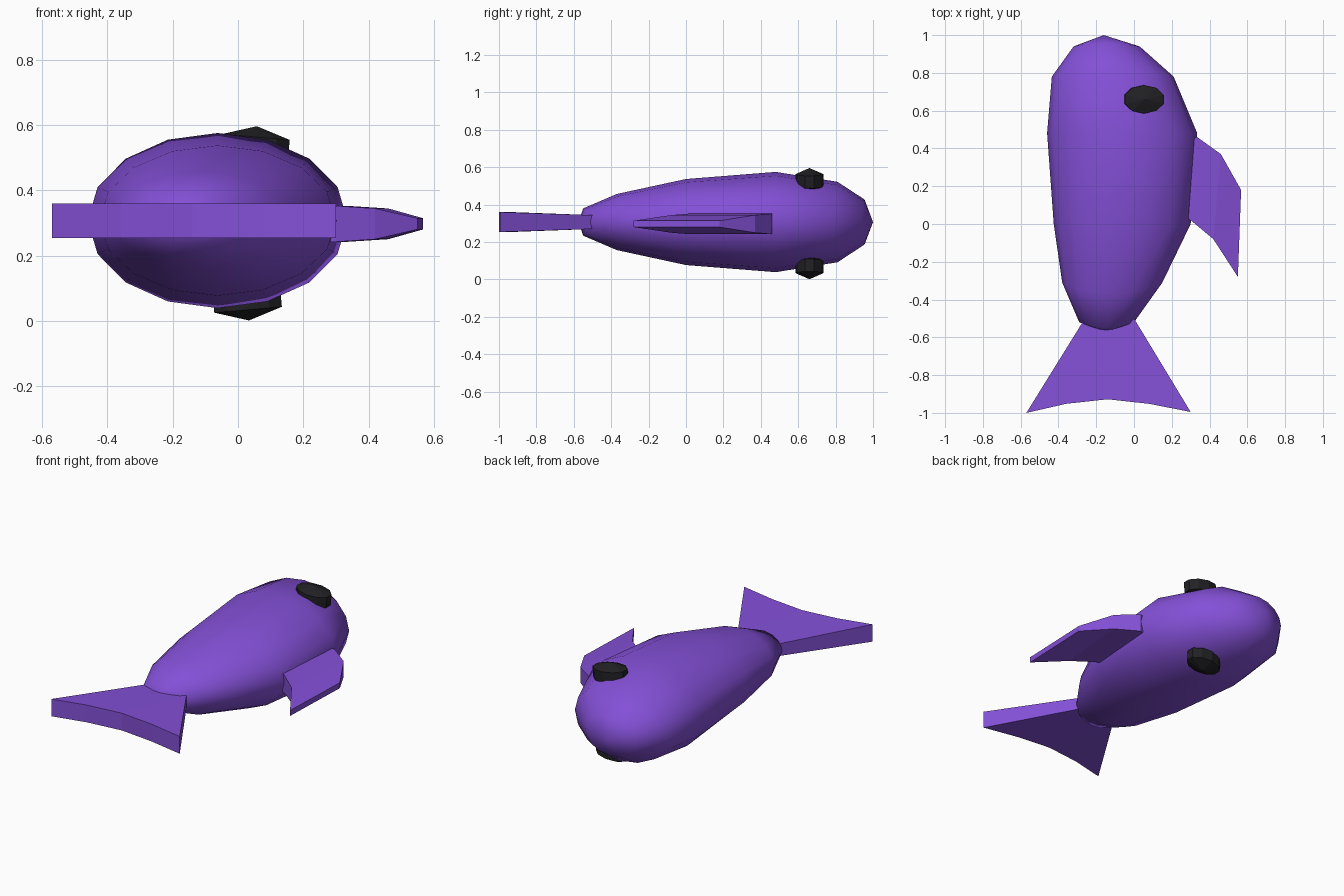
import bpy, bmesh
from math import sin, cos, pi, radians

if "Cube" in bpy.data.objects:
    bpy.data.objects.remove(bpy.data.objects["Cube"])

ZC = 0.307  # height of the fish's mid plane


def material(name, rgb):
    m = bpy.data.materials.new(name)
    m.diffuse_color = (*rgb, 1)
    m.use_nodes = True
    m.node_tree.nodes["Principled BSDF"].inputs["Base Color"].default_value = m.diffuse_color
    return m


purple = material("purple", (0.23, 0.08, 0.68))
black = material("black", (0.015, 0.015, 0.018))


def make(name, bm, mat, smooth=False):
    bmesh.ops.recalc_face_normals(bm, faces=bm.faces[:])
    for f in bm.faces:
        f.smooth = smooth
    me = bpy.data.meshes.new(name)
    bm.to_mesh(me)
    bm.free()
    me.materials.append(mat)
    ob = bpy.data.objects.new(name, me)
    bpy.context.collection.objects.link(ob)
    return ob


def loft(bm, rings):
    for a, b in zip(rings, rings[1:]):
        n = len(a)
        for i in range(n):
            j = (i + 1) % n
            bm.faces.new((a[i], a[j], b[j], b[i]))


# Body: elliptical rings (y at sides, y at top, x left, x right, half height)
N = 16
stations = [
    (0.94, 0.955, -0.32, 0.03, 0.12),
    (0.78, 0.81, -0.435, 0.21, 0.215),
    (0.48, 0.48, -0.46, 0.335, 0.268),
    (0.00, 0.00, -0.425, 0.30, 0.23),
    (-0.31, -0.37, -0.38, 0.15, 0.15),
    (-0.52, -0.55, -0.29, 0.00, 0.073),
]
bm = bmesh.new()
rings = []
for ys, yt, x0, x1, h in stations:
    rings.append([bm.verts.new(((x0 + x1) / 2 + (x1 - x0) / 2 * cos(t),
                                ys + (yt - ys) * sin(t) ** 2,
                                ZC + h * sin(t)))
                  for t in (2 * pi * i / N for i in range(N))])
loft(bm, rings)
for ring, tip in ((rings[0], (-0.16, 1.0, ZC)), (rings[-1], (-0.15, -0.575, ZC))):
    v = bm.verts.new(tip)
    for i in range(N):
        bm.faces.new((ring[i], ring[(i + 1) % N], v))
make("body", bm, purple, smooth=True)


def slab(name, sections):
    """Loft of quads: each section is two (x, y) points and a half thickness."""
    bm = bmesh.new()
    rings = []
    for (ax, ay), (bx, by), h in sections:
        rings.append([bm.verts.new(p) for p in (
            (ax, ay, ZC - h), (bx, by, ZC - h), (bx, by, ZC + h), (ax, ay, ZC + h))])
    loft(bm, rings)
    bm.faces.new(rings[0])
    bm.faces.new(rings[-1])
    return make(name, bm, purple)


# Tail: fan with a curved rear edge, sections run left to right
slab_root, slab_end = 0.037, 0.053
bm = bmesh.new()
outline = [(-0.26, -0.50), (-0.57, -1.0), (-0.36, -0.952), (-0.14, -0.928),
           (0.08, -0.952), (0.30, -0.995), (0.00, -0.50)]
layers = []
for s in (-1, 1):
    layers.append([bm.verts.new((x, y, ZC + s * (slab_root if y > -0.6 else slab_end)))
                   for x, y in outline])
loft(bm, layers)
for L in layers:
    bm.faces.new((L[0], L[1], L[2], L[3]))
    bm.faces.new((L[0], L[3], L[6]))
    bm.faces.new((L[6], L[3], L[4], L[5]))
make("tail", bm, purple)

# Side fin, thinning toward its swept tip
fin = slab("side_fin", [
    ((0.24, 0.45), (0.22, 0.06), 0.055),
    ((0.335, 0.46), (0.30, 0.02), 0.055),
    ((0.46, 0.37), (0.42, -0.08), 0.047),
    ((0.567, 0.18), (0.55, -0.28), 0.017),
])
fin.location.z = -0.01

# Eyes: low faceted spheres on both flanks
for name, x, z, tilt in (("upper_eye", 0.052, 0.53, 5), ("lower_eye", 0.028, 0.067, -5)):
    bm = bmesh.new()
    bmesh.ops.create_uvsphere(bm, u_segments=10, v_segments=3, radius=1)
    eye = make(name, bm, black)
    eye.scale = (0.126, 0.087, 0.066)
    eye.location = (x, 0.66, z)
    eye.rotation_euler.y = radians(tilt)
